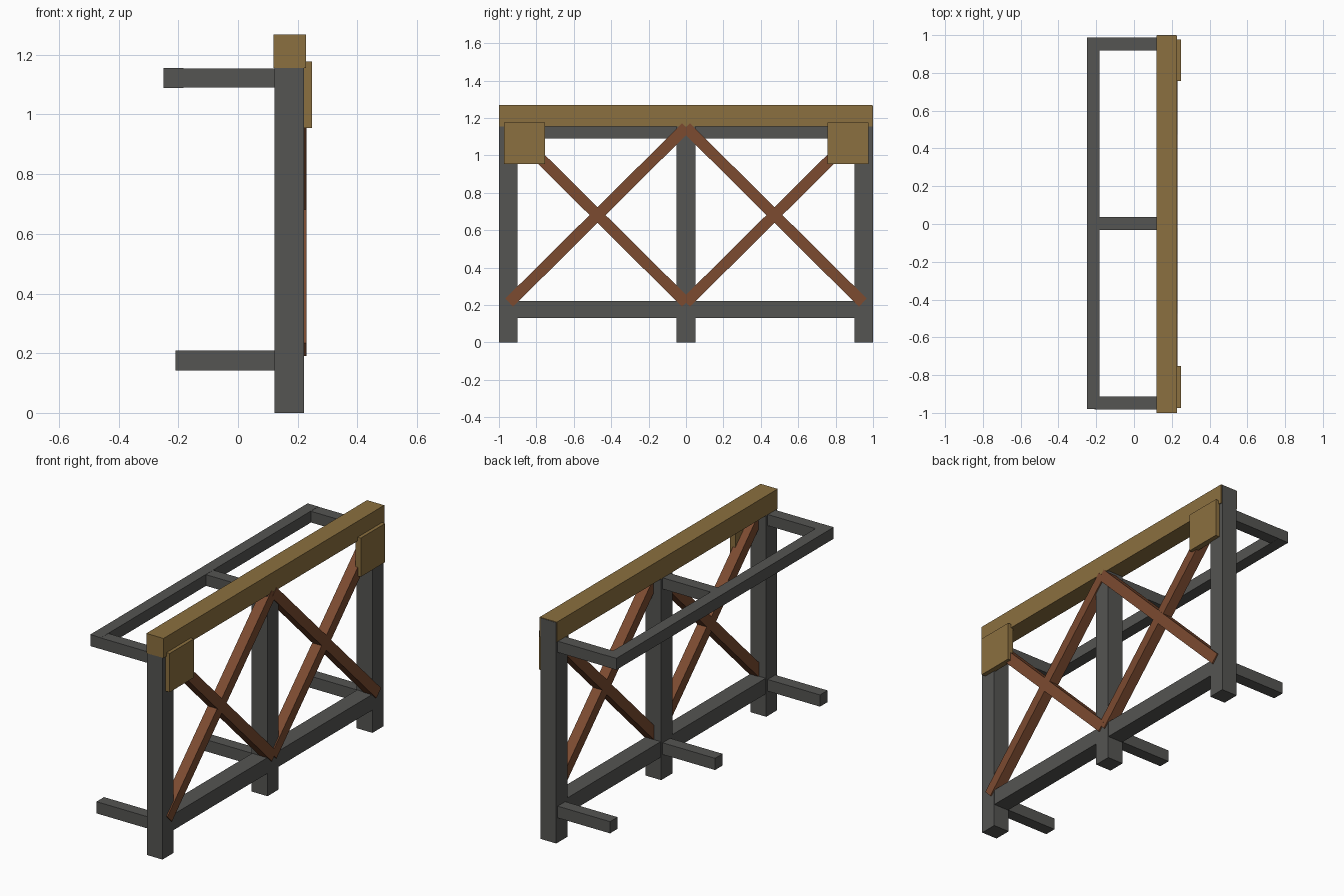
import bpy, math

if "Cube" in bpy.data.objects:
    bpy.data.objects.remove(bpy.data.objects["Cube"])


def material(name, rgb):
    m = bpy.data.materials.new(name)
    m.diffuse_color = (*rgb, 1)
    m.use_nodes = True
    m.node_tree.nodes["Principled BSDF"].inputs["Base Color"].default_value = m.diffuse_color
    return m


steel = material("dark_steel", (0.09, 0.09, 0.085))
wood = material("ochre_wood", (0.26, 0.16, 0.05))
rust = material("rust_brown", (0.20, 0.07, 0.03))


def box(name, x, y, z, mat, angle=0):
    """Box from (min, max) ranges, optionally turned about x."""
    r = (x, y, z)
    bpy.ops.mesh.primitive_cube_add(size=1, location=[(a + b) / 2 for a, b in r])
    o = bpy.context.object
    o.name = name
    o.scale = [b - a for a, b in r]
    o.rotation_euler[0] = angle
    o.data.materials.append(mat)
    return o


# Upright posts; the back one runs up behind the end of the top beam
for name, y, top in (("front_post", -0.95, 1.156), ("middle_post", 0, 1.156), ("back_post", 0.95, 1.265)):
    box(name, (0.122, 0.222), (y - 0.05, y + 0.05), (0, top), steel)

# Long beams along the posts
box("bottom_rail", (0.125, 0.221), (-0.95, 0.95), (0.13, 0.22), steel)
box("top_beam", (0.119, 0.228), (-1, 0.998), (1.155, 1.268), wood)

# Upper outrigger frame and lower stub arms
box("outer_rail", (-0.25, -0.182), (-0.98, 0.987), (1.089, 1.155), steel)
for i, y in enumerate((-0.947, 0.003, 0.953)):
    box(f"upper_arm_{i}", (-0.2, 0.13), (y - 0.034, y + 0.034), (1.09, 1.154), steel)
    box(f"lower_arm_{i}", (-0.21, 0.13), (y - 0.034, y + 0.034), (0.142, 0.209), steel)

# Crossed diagonal braces in both bays
length = math.hypot(0.945, 0.937)
tilt = math.atan2(0.937, 0.945)
for bay, yc in (("front", -0.473), ("back", 0.473)):
    for s, kind, shift in ((1, "rising", 0), (-1, "falling", 0.001)):
        box(f"{bay}_{kind}_brace", (0.169 + shift, 0.229 + shift),
            (yc - length / 2, yc + length / 2), (0.651, 0.711), rust, s * tilt)

# Square corner plates
for name, y0 in (("front_corner_plate", -0.973), ("back_corner_plate", 0.757)):
    box(name, (0.215, 0.248), (y0, y0 + 0.22), (0.955, 1.177), wood)
